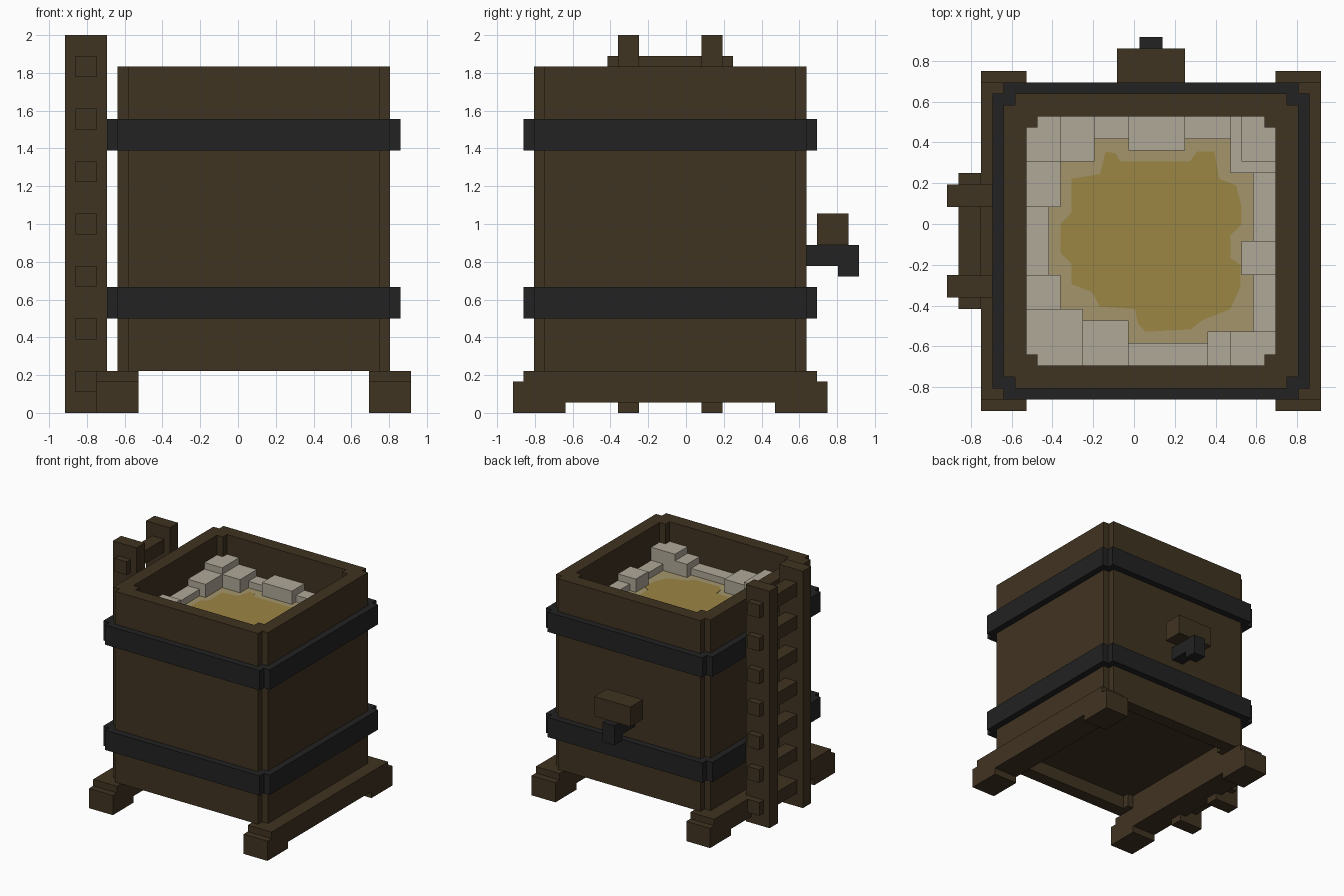
import bpy
import bmesh

cube = bpy.data.objects.get("Cube")
if cube:
    bpy.data.objects.remove(cube, do_unlink=True)

U = 1 / 18          # block unit
CX, CY = 1.5, -1.5  # vat centre, in units


def material(name, colour):
    mat = bpy.data.materials.new(name)
    mat.use_nodes = True
    mat.diffuse_color = (*colour, 1)
    mat.node_tree.nodes["Principled BSDF"].inputs["Base Color"].default_value = (*colour, 1)
    return mat


wood = material("dark wood", (0.051, 0.033, 0.015))
iron = material("black iron", (0.016, 0.016, 0.016))
curd = material("pale lumps", (0.434, 0.392, 0.314))
tan = material("tan mash", (0.366, 0.301, 0.147))
gold = material("golden mash", (0.332, 0.238, 0.06))


def finish(name, bm, mat):
    """Scale from units, fix normals and link the object."""
    bmesh.ops.recalc_face_normals(bm, faces=bm.faces)
    bmesh.ops.scale(bm, vec=(U, U, U), verts=bm.verts)
    mesh = bpy.data.meshes.new(name)
    bm.to_mesh(mesh)
    bm.free()
    mesh.materials.append(mat)
    obj = bpy.data.objects.new(name, mesh)
    bpy.context.collection.objects.link(obj)
    return obj


def prism(name, points, move, mat):
    """Extrude a closed outline of 3D points along a vector."""
    bm = bmesh.new()
    face = bm.faces.new([bm.verts.new(p) for p in points])
    top = bmesh.ops.extrude_face_region(bm, geom=[face])["geom"]
    bmesh.ops.translate(bm, vec=move, verts=[g for g in top if isinstance(g, bmesh.types.BMVert)])
    if not face.is_valid or len(bm.faces) < len(points) + 2:
        bm.faces.new([v for v in bm.verts][:len(points)])
    return finish(name, bm, mat)


def box(name, x, y, z, mat):
    outline = [(x[0], y[0], z[0]), (x[1], y[0], z[0]), (x[1], y[1], z[0]), (x[0], y[1], z[0])]
    return prism(name, outline, (0, 0, z[1] - z[0]), mat)


def notched_square(half, z):
    """Square outline with a one-unit notch at every corner."""
    a, b = half, half - 1
    points = []
    sx, sy = 1, 1
    for turn in range(4):
        corner = [(a, b), (b, b), (b, a)]
        for px, py in corner:
            for _ in range(turn):
                px, py = -py, px
            points.append((CX + px, CY + py, z))
    return points


def ring(name, outer, inner, z0, z1, mat):
    bm = bmesh.new()
    loops = [[bm.verts.new(p) for p in notched_square(h, z)]
             for h, z in ((outer, z0), (outer, z1), (inner, z1), (inner, z0))]
    count = len(loops[0])
    for k in range(4):
        a, b = loops[k], loops[(k + 1) % 4]
        for i in range(count):
            j = (i + 1) % count
            bm.faces.new((a[i], a[j], b[j], b[i]))
    return finish(name, bm, mat)


# Vat walls, iron bands and floor
ring("vat_walls", 13, 11, 4, 33, wood)
for label, z in (("lower", 9), ("upper", 25)):
    ring(label + "_band", 14, 13, z, z + 3, iron)
prism("vat_floor", notched_square(11, 6), (0, 0, 2), wood)

# Mash filling with a golden middle
prism("mash", notched_square(11, 26), (0, 0, 1), tan)
patch = [(-2.5, 6.4), (-1.6, 6.2), (-1.2, 5.5), (4.9, 5.5), (5.6, 6.4), (7.1, 6.4),
         (7.5, 4), (9, 3.4), (9.5, 1.5), (9.5, 0), (8.5, -1), (8.5, -3), (9.4, -3.6),
         (9.4, -5.5), (8.5, -7.5), (6, -8.5), (5, -9.3), (1, -9.5), (.3, -8.7),
         (.1, -7.5), (-3, -7.3), (-3.7, -6), (-5.5, -5.3), (-5.5, -3.5), (-6.5, -2.5),
         (-6.5, 0), (-5.5, 1), (-5.5, 4), (-3, 4.4)]
prism("golden_mash", [(x, y, 27) for x, y in patch], (0, 0, 0.08), gold)

# Lumps along each wall: start, end, depth from the wall, height
W, E, S, N = -9.5, 12.5, -12.5, 9.5
back = [(W, -6.5, 4, 3), (-6.5, -3.5, 4, 2), (-3.5, -.5, 2, 1), (-.5, 4.5, 3, 2),
        (4.5, 8.5, 2, 1), (8.5, 9.5, 5, 2), (9.5, E, 4, 3)]
front = [(W, -4.5, 5, 3), (-4.5, -.5, 4, 2), (-.5, 6.5, 2, 1), (6.5, 8.5, 3, 2), (8.5, E, 3, 3)]
right = [(1.5, 5.5, 3, 2), (-4.5, 1.5, 2, 1), (-7.5, -4.5, 3, 2)]
left = [(4.5, 5.5, 3, 2), (-1.5, 4.5, 2, 1), (-4.5, -1.5, 3, 2), (-9.5, -4.5, 2, 1)]
for side, lumps in (("back", back), ("front", front), ("right", right), ("left", left)):
    for n, (a, b, depth, height) in enumerate(lumps, 1):
        x = {"right": (W, W + depth), "left": (E - depth, E)}.get(side, (a, b))
        y = {"back": (N - depth, N), "front": (S, S + depth)}.get(side, (a, b))
        box(f"{side}_lump_{n}", x, y, (26, 27 + height), curd)

# Stepped base beams with feet
half_beam = [(10, 0), (15, 0), (15, 3), (14, 3), (14, 4)]
profile = [(10, 1)] + half_beam
profile = profile + [(-y, z) for y, z in reversed(profile)]
for side, x in (("right", -13.5), ("left", 12.5)):
    prism(side + "_base_beam", [(x, CY + y, z) for y, z in profile], (4, 0, 0), wood)

# Ladder
for label, y in (("front", -6.5), ("back", 1.5)):
    box(f"ladder_{label}_rail", (-16.5, -12.5), (y, y + 2), (0, 36), wood)
for n in range(7):
    z = 2 + 5 * n
    box(f"ladder_rung_{n + 1}", (-15.5, -13.5), (-7.5, 4.5), (z, z + 2), wood)

# Tap: wooden handle on a bent iron spout
box("tap_handle", (-1.5, 4.5), (12.5, 15.5), (16, 19), wood)
spout = [(11.5, 14), (14.5, 14), (14.5, 13), (16.5, 13), (16.5, 16), (11.5, 16)]
prism("tap_spout", [(.5, y, z) for y, z in spout], (2, 0, 0), iron)
